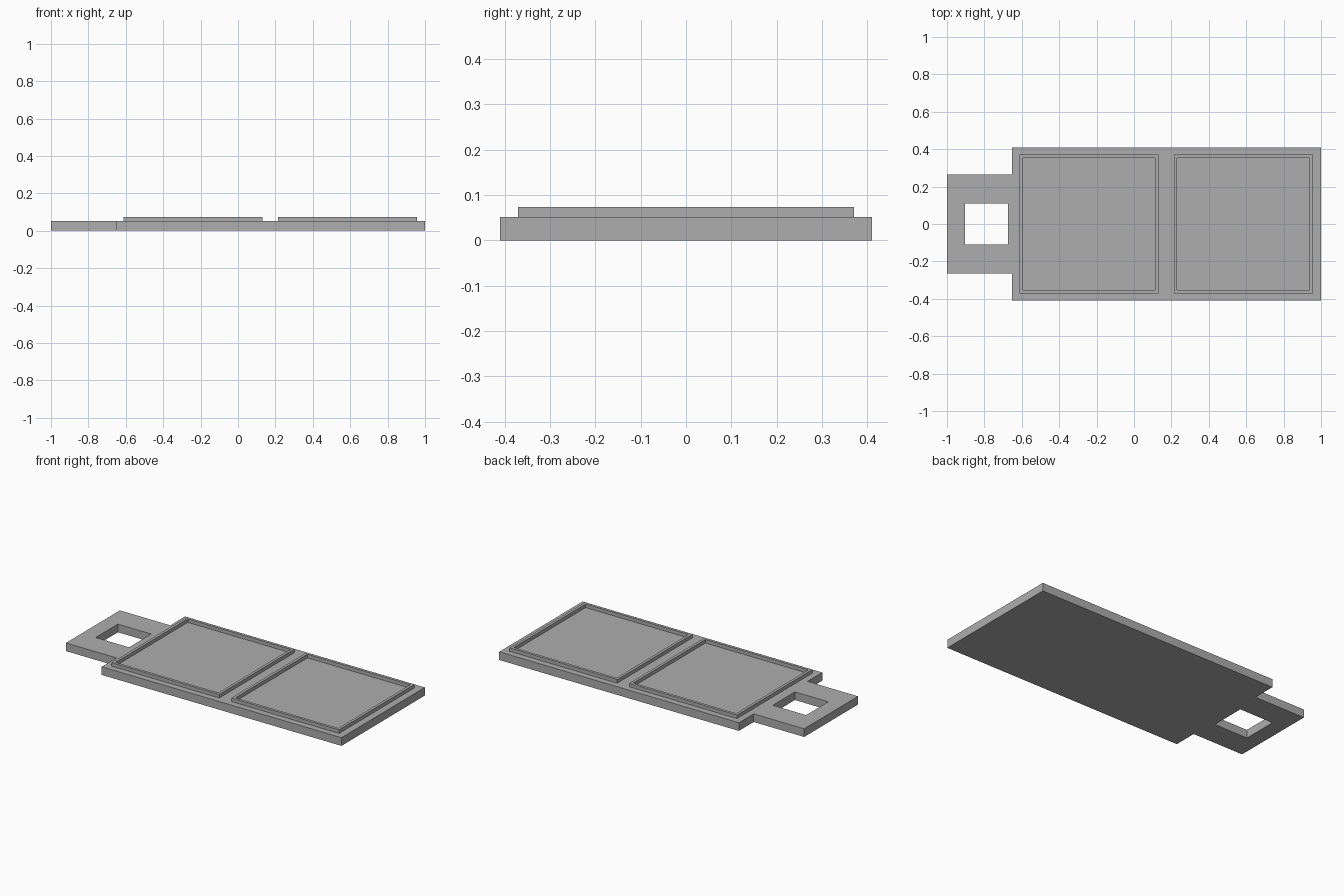
import bpy

cube = bpy.data.objects.get("Cube")
if cube:
    bpy.data.objects.remove(cube, do_unlink=True)

GREY = (0.42, 0.42, 0.42, 1)
grey = bpy.data.materials.new("plain grey")
grey.use_nodes = True
grey.diffuse_color = GREY
grey.node_tree.nodes["Principled BSDF"].inputs["Base Color"].default_value = GREY


def rectangle(x0, x1, half_y):
    return [(x0, -half_y), (x1, -half_y), (x1, half_y), (x0, half_y)]


def slab(name, outlines, z0, z1):
    """Extrude a filled outline; any further outlines become holes."""
    curve = bpy.data.curves.new(name, 'CURVE')
    curve.dimensions = '2D'
    curve.fill_mode = 'BOTH'
    curve.extrude = (z1 - z0) / 2
    for outline in outlines:
        spline = curve.splines.new('POLY')
        spline.points.add(len(outline) - 1)
        for point, (x, y) in zip(spline.points, outline):
            point.co = (x, y, 0, 1)
        spline.use_cyclic_u = True
    curve.materials.append(grey)
    obj = bpy.data.objects.new(name, curve)
    obj.location.z = (z0 + z1) / 2
    bpy.context.collection.objects.link(obj)
    bpy.ops.object.select_all(action='DESELECT')
    obj.select_set(True)
    bpy.context.view_layer.objects.active = obj
    bpy.ops.object.convert(target='MESH')
    bpy.ops.object.shade_flat()


BOARD_TOP, RIM_TOP = 0.051, 0.073
SHOULDER, HALF_BOARD, HALF_HANDLE = -0.652, 0.41, 0.265

# Board with a narrower handle and a rectangular hole through it
lower = [(-1, -HALF_HANDLE), (SHOULDER, -HALF_HANDLE),
         (SHOULDER, -HALF_BOARD), (1, -HALF_BOARD)]
upper = [(x, -y) for x, y in reversed(lower)]
slab("board_with_handle", [lower + upper, rectangle(-0.904, -0.674, 0.109)],
     0, BOARD_TOP)

# Two raised square rims on the board
RIM_SIZE, RIM_WIDTH = 0.742, 0.017
for name, x in (("right_rim", -0.611), ("left_rim", 0.214)):
    half = RIM_SIZE / 2
    slab(name, [rectangle(x, x + RIM_SIZE, half),
                rectangle(x + RIM_WIDTH, x + RIM_SIZE - RIM_WIDTH, half - RIM_WIDTH)],
         BOARD_TOP, RIM_TOP)
